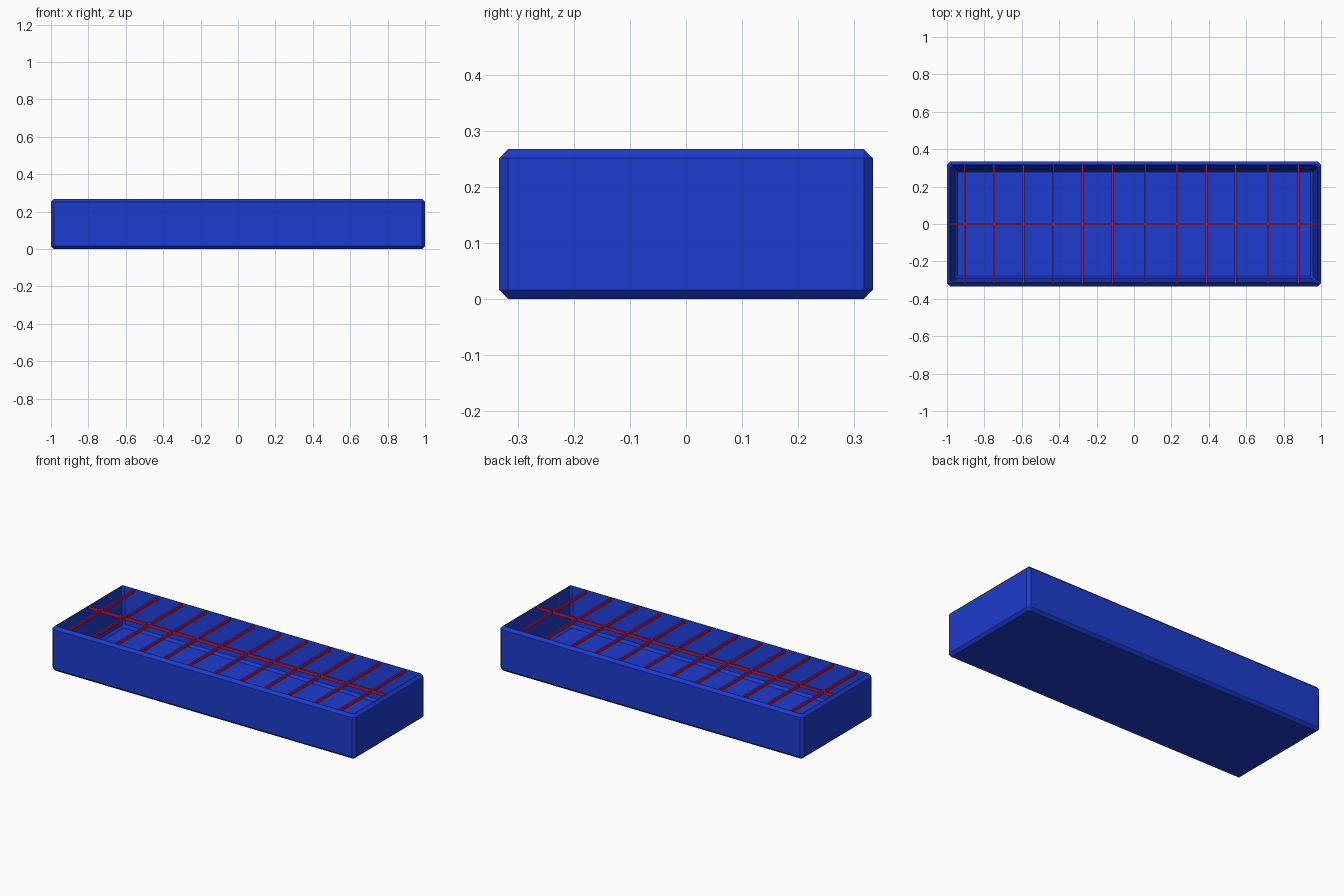
import bpy, bmesh

if "Cube" in bpy.data.objects:
    bpy.data.objects.remove(bpy.data.objects["Cube"])

def material(name, color):
    m = bpy.data.materials.new(name)
    m.diffuse_color = color
    m.use_nodes = True
    m.node_tree.nodes["Principled BSDF"].inputs["Base Color"].default_value = m.diffuse_color
    return m

blue = material("tray_blue", (0.012, 0.045, 0.62, 1))
red = material("bar_red", (0.45, 0.012, 0.09, 1))

def ring(bm, hx, hy, z, c):
    # rectangle with chamfered corners
    pts = [(hx, -hy + c), (hx, hy - c), (hx - c, hy), (-hx + c, hy),
           (-hx, hy - c), (-hx, -hy + c), (-hx + c, -hy), (hx - c, -hy)]
    return [bm.verts.new((x, y, z)) for x, y in pts]

# Tray: rings from the underside, up the outside, over the rim, down to the floor
bm = bmesh.new()
profile = [(0.984, 0.317, 0.0, 0.001), (1.0, 0.333, 0.016, 0.016),
           (1.0, 0.333, 0.251, 0.016), (0.984, 0.317, 0.267, 0.001),
           (0.981, 0.314, 0.267, 0.012), (0.957, 0.290, 0.052, 0.012),
           (0.944, 0.277, 0.038, 0.001)]
rings = [ring(bm, *p) for p in profile]
bm.faces.new(rings[0])
bm.faces.new(rings[-1])
for a, b in zip(rings, rings[1:]):
    for i in range(8):
        j = (i + 1) % 8
        bm.faces.new((a[i], a[j], b[j], b[i]))
bmesh.ops.recalc_face_normals(bm, faces=bm.faces)
mesh = bpy.data.meshes.new("tray")
bm.to_mesh(mesh)
bm.free()
tray = bpy.data.objects.new("tray", mesh)
bpy.context.collection.objects.link(tray)
mesh.materials.append(blue)

def bar(name, x, y, z, sx, sy, sz):
    bpy.ops.mesh.primitive_cube_add(size=1, location=(x, y, z))
    o = bpy.context.object
    o.name = name
    o.scale = (sx, sy, sz)
    o.data.materials.append(red)

# Grille: one long bar and twelve cross bars just below the rim
bar("long_bar", 0, 0, 0.256, 1.965, 0.011, 0.018)
for i, x in enumerate([-0.905, -0.748, -0.59, -0.432, -0.275, -0.115,
                       0.06, 0.23, 0.388, 0.543, 0.717, 0.88]):
    bar(f"cross_bar_{i + 1}", x, 0, 0.255, 0.01, 0.631, 0.018)
